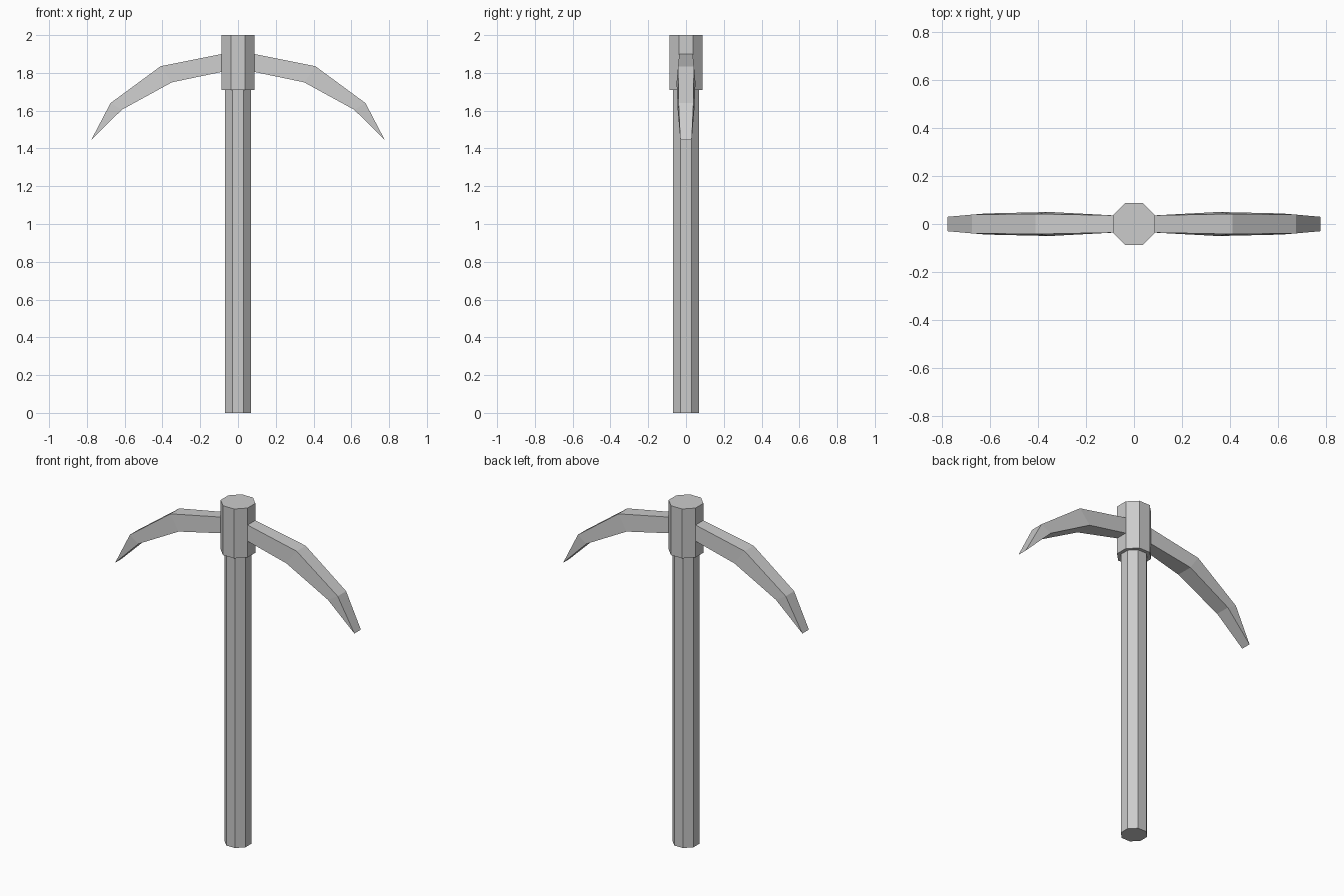
import bpy
import bmesh
from math import pi, cos

if "Cube" in bpy.data.objects:
    bpy.data.objects.remove(bpy.data.objects["Cube"])


def make_object(name, bm):
    bmesh.ops.recalc_face_normals(bm, faces=bm.faces)
    mesh = bpy.data.meshes.new(name)
    bm.to_mesh(mesh)
    bm.free()
    obj = bpy.data.objects.new(name, mesh)
    bpy.context.collection.objects.link(obj)
    return obj


def octagon_post(name, apothem, z0, z1):
    radius = apothem / cos(pi / 8)
    bpy.ops.mesh.primitive_cylinder_add(
        vertices=8, radius=radius, depth=z1 - z0, location=(0, 0, (z0 + z1) / 2),
        rotation=(0, 0, pi / 8))
    obj = bpy.context.object
    obj.name = name
    return obj


# Wooden shaft and the collar around its top
octagon_post("handle", 0.068, 0, 1.72)
octagon_post("collar", 0.0875, 1.71, 2.0)

# Curved blade: (x, z, half width) of the upper and lower edge at each station
upper = [(0.087, 1.90, 0.036), (0.41, 1.835, 0.042), (0.675, 1.64, 0.039)]
lower = [(0.087, 1.805, 0.036), (0.35, 1.75, 0.05), (0.615, 1.605, 0.044)]
tip = (0.777, 1.445, 0.03)

bm = bmesh.new()


def edge_pair(p):
    x, z, w = p
    return [bm.verts.new((x, -w, z)), bm.verts.new((x, w, z))]


rings = []
for top, bottom in zip(upper, lower):
    (a, b), (d, c) = edge_pair(top), edge_pair(bottom)
    rings.append([a, b, c, d])
for r, s in zip(rings, rings[1:]):
    for i in range(4):
        j = (i + 1) % 4
        bm.faces.new((r[i], r[j], s[j], s[i]))

# Chisel tip closing the last ring
a, b, c, d = rings[-1]
t0, t1 = edge_pair(tip)
bm.faces.new((a, b, t1, t0))
bm.faces.new((c, d, t0, t1))
bm.faces.new((b, c, t1))
bm.faces.new((d, a, t0))

# Same blade on the other side of the collar
blades = make_object("blades", bm)
mirror = blades.modifiers.new("mirror", 'MIRROR')
mirror.use_axis[0] = True
mirror.use_mirror_merge = False
